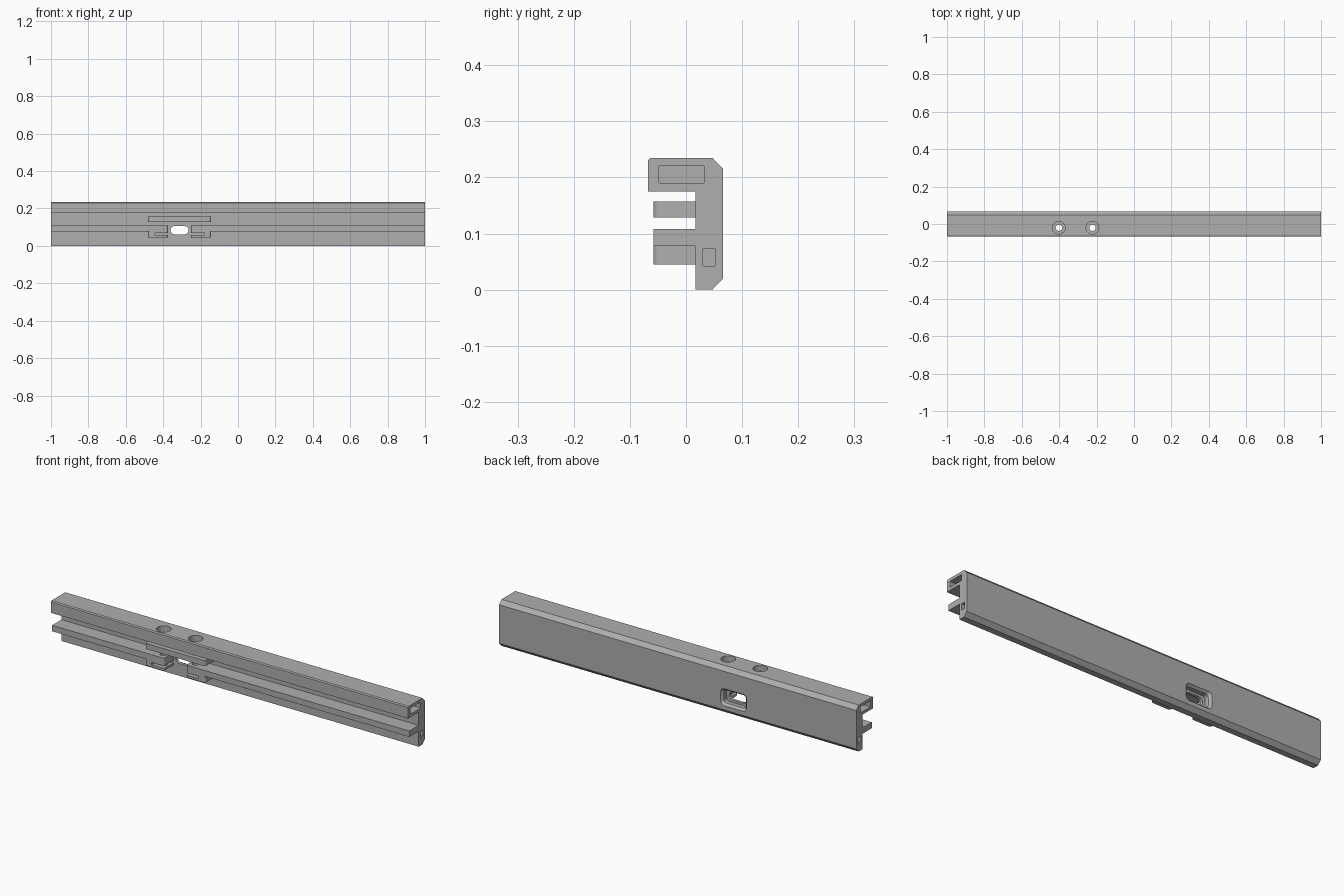
import bpy, bmesh, math

if "Cube" in bpy.data.objects:
    bpy.data.objects.remove(bpy.data.objects["Cube"])

grey = bpy.data.materials.new("mid grey")
grey.diffuse_color = (0.43, 0.43, 0.43, 1)
grey.use_nodes = True
grey.node_tree.nodes["Principled BSDF"].inputs["Base Color"].default_value = grey.diffuse_color


def loft(name, rings):
    """Closed solid skinned through matching rings of 3D points."""
    bm = bmesh.new()
    loops = [[bm.verts.new(p) for p in r] for r in rings]
    n = len(loops[0])
    for a, b in zip(loops, loops[1:]):
        for i in range(n):
            bm.faces.new((a[i], a[(i + 1) % n], b[(i + 1) % n], b[i]))
    bm.faces.new(loops[0][::-1])
    bm.faces.new(loops[-1])
    bmesh.ops.recalc_face_normals(bm, faces=bm.faces)
    me = bpy.data.meshes.new(name)
    bm.to_mesh(me)
    bm.free()
    me.materials.append(grey)
    ob = bpy.data.objects.new(name, me)
    bpy.context.collection.objects.link(ob)
    return ob


def box(name, x0, x1, y0, y1, z0, z1):
    return loft(name, [[(x, y, z) for x, y in
                        ((x0, y0), (x1, y0), (x1, y1), (x0, y1))] for z in (z0, z1)])


def rounded(cx, cz, hx, hz, r, steps=8):
    """Rounded rectangle outline in the x-z plane."""
    pts = []
    for k, (sx, sz) in enumerate(((1, 1), (-1, 1), (-1, -1), (1, -1))):
        for i in range(steps + 1):
            a = math.pi / 2 * (k + i / steps)
            pts.append((cx + sx * (hx - r) + r * math.cos(a),
                        cz + sz * (hz - r) + r * math.sin(a)))
    return pts


def cylinder(name, x, y, z0, z1, r):
    ring = [(x + r * math.cos(i * math.pi / 16), y + r * math.sin(i * math.pi / 16))
            for i in range(32)]
    return loft(name, [[(px, py, z) for px, py in ring] for z in (z0, z1)])


def slab(name, x0, x1, z0, z1, round_left, round_right, y0=-0.058, y1=0.02, r=0.012):
    """Shelf standing off the wall, with optional rounded front corners."""
    pts = [(x1, y1), (x0, y1)]
    if round_left:
        pts += [(x0 + r - r * math.cos(a), y0 + r - r * math.sin(a))
                for a in [i * math.pi / 12 for i in range(7)]]
    else:
        pts.append((x0, y0))
    if round_right:
        pts += [(x1 - r + r * math.sin(a), y0 + r - r * math.cos(a))
                for a in [i * math.pi / 12 for i in range(7)]]
    else:
        pts.append((x1, y0))
    return loft(name, [[(x, y, z) for x, y in pts] for z in (z0, z1)])


# Main bar: hooked profile swept along x
profile = [(0.017, 0), (0.047, 0), (0.066, 0.02), (0.066, 0.215), (0.047, 0.235),
           (-0.063, 0.235), (-0.068, 0.23), (-0.068, 0.175), (0.017, 0.175)]
bar = loft("main_bar", [[(x, y, z) for y, z in profile] for x in (-1, 1)])

# Shelves on the front
GL, GR = -0.374, -0.25
rail_left = slab("rail_left", -1, GL, 0.078, 0.108, False, True)
rail_right = slab("rail_right", GR, 1, 0.078, 0.108, True, False)
upper_fin = slab("upper_fin", -0.48, -0.144, 0.129, 0.157, True, True)
bracket_left = slab("bracket_left", -0.48, GL, 0.045, 0.079, True, True)
bracket_right = slab("bracket_right", GR, -0.144, 0.045, 0.079, True, True)

# Cutters: end pockets, screw holes, nut slots and the slotted window
CX, CZ = -0.3125, 0.084
bar_cuts, shelf_cuts = [], []
for s in (-1, 1):
    xa, xb = sorted((s * 0.88, s * 1.05))
    bar_cuts.append(box("cut_top_pocket", xa, xb, -0.048, 0.032, 0.19, 0.22))
    bar_cuts.append(box("cut_low_pocket", xa, xb, 0.03, 0.052, 0.042, 0.073))
for x in (-0.402, -0.222):
    bar_cuts.append(cylinder("cut_counterbore", x, -0.02, 0.205, 0.3, 0.034))
    bar_cuts.append(cylinder("cut_screw_bar", x, -0.02, 0.16, 0.25, 0.017))
    shelf_cuts.append(cylinder("cut_screw_shelf", x, -0.02, 0.02, 0.165, 0.017))
slot_left = box("cut_nut_slot", -0.443, GL + 0.02, -0.08, 0.0165, 0.057, 0.069)
slot_right = box("cut_nut_slot", GR - 0.02, -0.18, -0.08, 0.0165, 0.057, 0.069)

funnel = [(0.08, 0.073, 0.043, 0.02), (0.066, 0.073, 0.043, 0.02),
          (0.054, 0.062, 0.033, 0.016), (0.032, 0.062, 0.033, 0.016)]
bar_cuts.append(loft("cut_recess", [[(x, y, z) for x, z in rounded(CX, CZ, hx, hz, r)]
                                    for y, hx, hz, r in funnel]))
bar_cuts.append(loft("cut_window", [[(x, y, z) for x, z in
                                     rounded(CX, CZ, 0.048, 0.022, 0.0215)]
                                    for y in (-0.02, 0.05)]))


def carve(ob, cutters):
    for c in cutters:
        m = ob.modifiers.new("cut", 'BOOLEAN')
        m.operation, m.solver, m.object = 'DIFFERENCE', 'EXACT', c
    bpy.ops.object.select_all(action='DESELECT')
    bpy.context.view_layer.objects.active = ob
    ob.select_set(True)
    for m in list(ob.modifiers):
        bpy.ops.object.modifier_apply(modifier=m.name)
    bpy.ops.object.shade_smooth_by_angle(angle=math.radians(25))


carve(bar, bar_cuts)
carve(upper_fin, shelf_cuts)
carve(rail_left, shelf_cuts[:1])
carve(rail_right, shelf_cuts[1:])
carve(bracket_left, [shelf_cuts[0], slot_left])
carve(bracket_right, [shelf_cuts[1], slot_right])

for c in bar_cuts + shelf_cuts + [slot_left, slot_right]:
    bpy.data.objects.remove(c)
